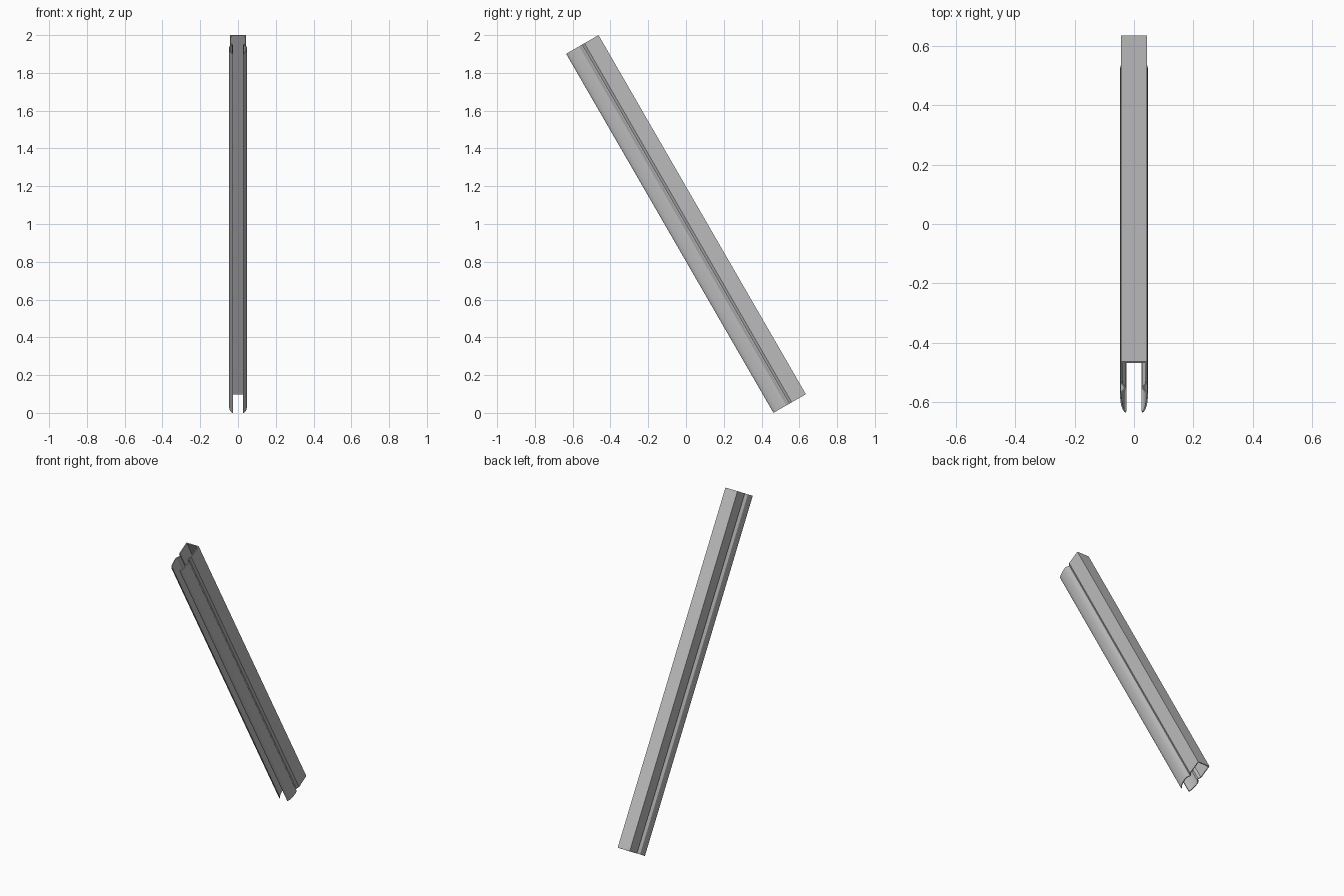
import bpy, bmesh, math
from mathutils import Vector

cube = bpy.data.objects.get("Cube")
if cube:
    bpy.data.objects.remove(cube, do_unlink=True)

LENGTH, DEPTH, WALL = 2.195, 0.198, 0.005

# Plain grey metal
metal = bpy.data.materials.new("grey metal")
metal.use_nodes = True
grey = (0.5, 0.5, 0.5, 1)
metal.diffuse_color = grey
metal.node_tree.nodes["Principled BSDF"].inputs["Base Color"].default_value = grey

# Half of the outer section: flat back, straight side, pinched groove, bulged lip
half = [(0.043, DEPTH), (0.043, 0.112), (0.033, 0.098), (0.034, 0.092), (0.045, 0.08)]
STEPS = 10
for i in range(STEPS + 1):
    a = math.radians(90) * i / STEPS
    half.append((0.027 + 0.020 * math.cos(a), 0.07 * (1 - math.sin(a))))
outer = [(-x, u) for x, u in reversed(half)] + half


def inset(path, dist):
    """Offset an open path to its inner side with mitred corners."""
    pts = [Vector(p) for p in path]
    result = []
    for i, p in enumerate(pts):
        before = (p - pts[i - 1]).normalized() if i else None
        after = (pts[i + 1] - p).normalized() if i < len(pts) - 1 else None
        before, after = before or after, after or before
        n1, n2 = (Vector((d.y, -d.x)) for d in (before, after))
        result.append(p + (n1 + n2) * dist / (1 + n1.dot(n2)))
    return result


# Extrude the thin section along its length
inner = inset(outer, WALL)
bm = bmesh.new()
rings = []
for end in (-LENGTH / 2, LENGTH / 2):
    rings.append([[bm.verts.new((p[0], p[1] - DEPTH / 2, end)) for p in path]
                  for path in (outer, inner)])
(o0, i0), (o1, i1) = rings
for k in range(len(outer) - 1):
    for a, b in ((o0, o1), (i0, i1), (o0, i0), (o1, i1)):
        bm.faces.new((a[k], a[k + 1], b[k + 1], b[k]))
for k in (0, -1):
    bm.faces.new((o0[k], o1[k], i1[k], i0[k]))
bmesh.ops.recalc_face_normals(bm, faces=bm.faces)
mesh = bpy.data.meshes.new("channel_rail")
bm.to_mesh(mesh)
bm.free()

# Lean the rail with its flat back facing up and its opening to the front
rail = bpy.data.objects.new("channel_rail", mesh)
mesh.materials.append(metal)
rail.rotation_euler.x = math.radians(30)
rail.location.z = 1.0
bpy.context.collection.objects.link(rail)
bpy.context.view_layer.objects.active = rail
rail.select_set(True)
bpy.ops.object.shade_smooth_by_angle(angle=math.radians(25))
